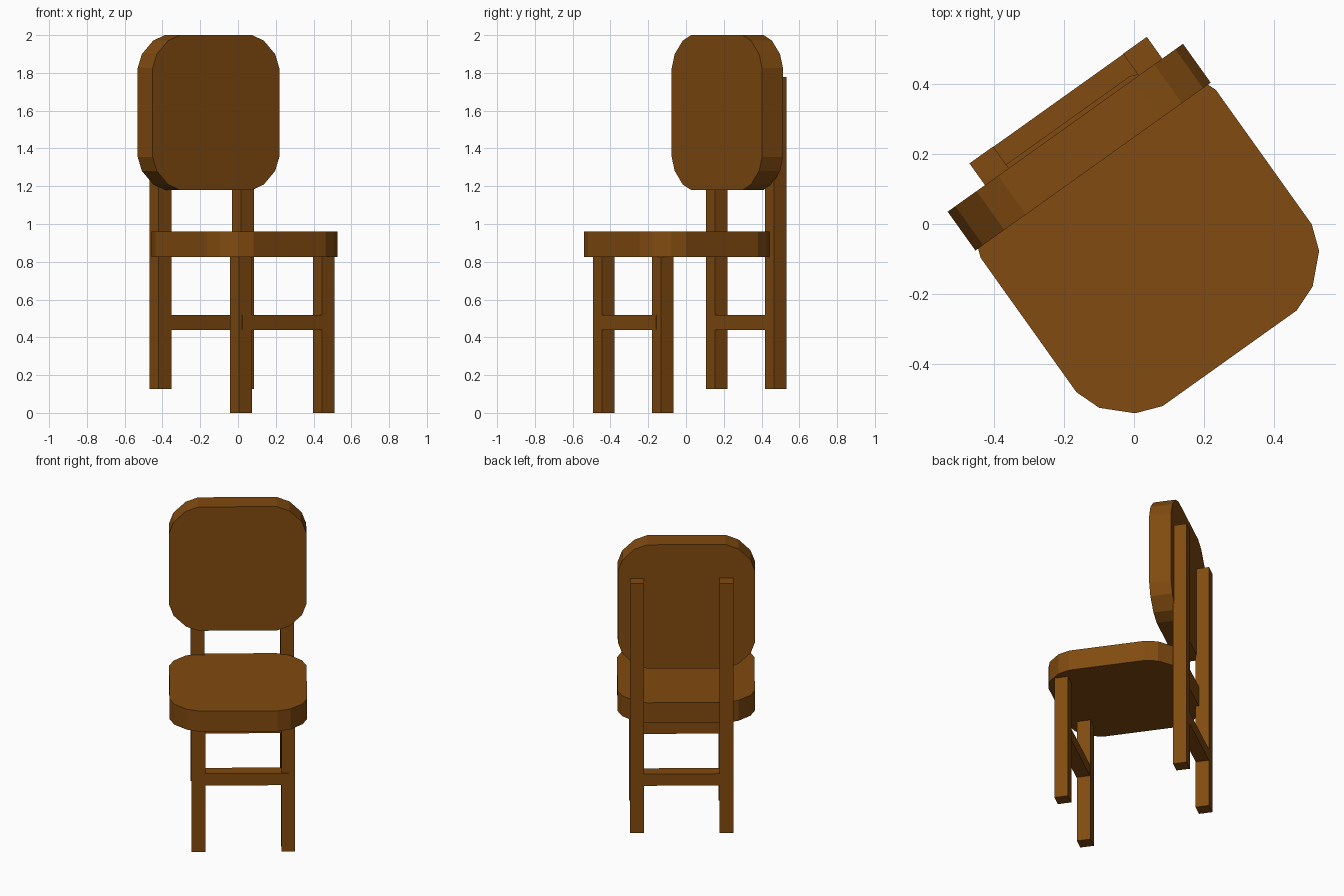
import bpy, bmesh, math
from mathutils import Matrix

if "Cube" in bpy.data.objects:
    bpy.data.objects.remove(bpy.data.objects["Cube"])

# The whole chair is turned about z; parts are laid out in its own frame (x across, y back)
TURN = Matrix.Rotation(math.radians(35.5), 4, 'Z')

wood = bpy.data.materials.new("wood")
wood.diffuse_color = (0.22, 0.07, 0.005, 1)
wood.use_nodes = True
wood.node_tree.nodes["Principled BSDF"].inputs["Base Color"].default_value = wood.diffuse_color


def finish(name, bm, local):
    bmesh.ops.recalc_face_normals(bm, faces=bm.faces)
    mesh = bpy.data.meshes.new(name)
    bm.to_mesh(mesh)
    bm.free()
    mesh.materials.append(wood)
    obj = bpy.data.objects.new(name, mesh)
    obj.matrix_world = TURN @ local
    bpy.context.collection.objects.link(obj)
    return obj


def box(name, x, y, z):
    """Box from three (min, max) ranges."""
    bm = bmesh.new()
    bmesh.ops.create_cube(bm, size=1)
    bmesh.ops.scale(bm, verts=bm.verts, vec=[b - a for a, b in (x, y, z)])
    centre = [(a + b) / 2 for a, b in (x, y, z)]
    return finish(name, bm, Matrix.Translation(centre))


def cushion(name, local, thick):
    """Square slab with corners cut into three facets."""
    corner = [(0.412, 0.235), (0.385, 0.309), (0.311, 0.381), (0.235, 0.41)]
    outline = []
    for sx, sy in ((1, 1), (-1, 1), (-1, -1), (1, -1)):
        pts = [(sx * x, sy * y) for x, y in corner]
        outline += pts if sx * sy > 0 else pts[::-1]
    bm = bmesh.new()
    face = bm.faces.new([bm.verts.new((x, y, -thick / 2)) for x, y in outline])
    top = bmesh.ops.extrude_face_region(bm, geom=[face], use_keep_orig=True)["geom"]
    bmesh.ops.translate(bm, vec=(0, 0, thick),
                        verts=[g for g in top if isinstance(g, bmesh.types.BMVert)])
    return finish(name, bm, local)


# Seat and upright backrest share one shape
cushion("seat", Matrix.Translation((0, -0.06, 0.893)), 0.135)
cushion("backrest", Matrix.Translation((0, 0.269, 1.59))
        @ Matrix.Rotation(math.pi / 2, 4, 'X'), 0.136)

# Legs: the back pair starts higher and runs up behind the backrest
HALF = 0.0415
for side, x in (("left", -0.24), ("right", 0.298)):
    span = (x - HALF, x + HALF)
    box("front_leg_" + side, span, (-0.405, -0.322), (0, 0.84))
    box("back_leg_" + side, span, (0.33, 0.413), (0.127, 1.778))

# Stretchers between the leg pairs
box("front_stretcher", (-0.262, 0.30), (-0.408, -0.325), (0.44, 0.518))
box("back_stretcher", (-0.21, 0.27), (0.331, 0.412), (0.44, 0.518))
